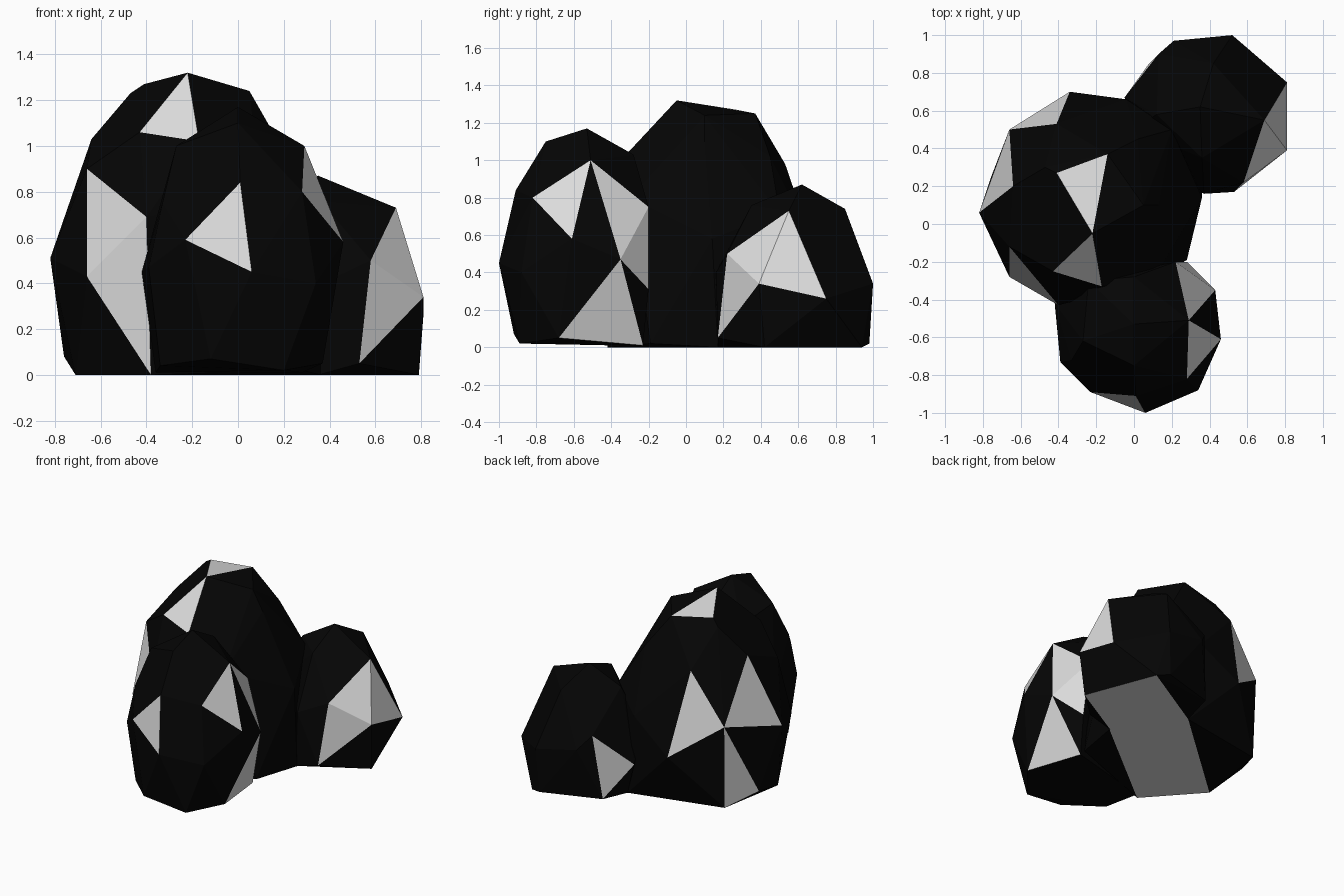
import bpy
import bmesh

cube = bpy.data.objects.get("Cube")
if cube:
    bpy.data.objects.remove(cube, do_unlink=True)


def flat_material(name, value):
    mat = bpy.data.materials.new(name)
    mat.use_nodes = True
    colour = (value, value, value, 1.0)
    mat.diffuse_color = colour
    shader = mat.node_tree.nodes["Principled BSDF"]
    shader.inputs["Base Color"].default_value = colour
    shader.inputs["Roughness"].default_value = 0.9
    return mat


black = flat_material("coal black", 0.0015)
pale = flat_material("pale grey", 0.72)


def boulder(name, corners, facets):
    """Wrap named corners in a faceted hull; facets lists the pale faces."""
    bm = bmesh.new()
    label = {bm.verts.new(co): key for key, co in corners.items()}
    bmesh.ops.convex_hull(bm, input=list(bm.verts))
    loose = [v for v in bm.verts if not v.link_faces]
    bmesh.ops.delete(bm, geom=loose, context="VERTS")
    bmesh.ops.recalc_face_normals(bm, faces=list(bm.faces))
    groups = [set(facet.split()) for facet in facets]
    for face in bm.faces:
        keys = {label[v] for v in face.verts}
        face.material_index = int(any(keys <= group for group in groups))
    mesh = bpy.data.meshes.new(name)
    bm.to_mesh(mesh)
    bm.free()
    mesh.materials.append(black)
    mesh.materials.append(pale)
    obj = bpy.data.objects.new(name, mesh)
    bpy.context.collection.objects.link(obj)


# Front boulder
boulder("front_boulder", {
    "crown": (0, -.53, 1.17),
    "brow": (0, -.75, 1.1),
    "brow_left": (.29, -.51, 1),
    "brow_right": (-.27, -.62, 1),
    "cheek_left": (.28, -.82, .8),
    "cheek_right": (-.23, -.89, .59),
    "temple_right": (-.33, -.72, .75),
    "face_top": (.01, -.91, .84),
    "nose": (.06, -1, .45),
    "jaw_left": (.34, -.88, .4),
    "side_left": (.46, -.61, .58),
    "hip_left": (.43, -.35, .47),
    "side_right": (-.39, -.73, .47),
    "hip_right": (-.42, -.42, .45),
    "shoulder_left": (.22, -.2, .75),
    "shoulder_right": (-.24, -.3, .95),
    "nape": (0, -.28, 1.03),
    "flank_left": (.28, -.2, .31),
    "toe": (-.12, -.92, .07),
    "toe_left": (.2, -.89, .02),
    "foot_left": (.37, -.68, .05),
    "heel_left": (.28, -.23, .01),
    "foot_right": (-.34, -.7, .04),
    "heel_right": (-.36, -.4, .01),
}, [
    "face_top cheek_right nose",
    "brow_left cheek_left side_left",
    "brow_left hip_left shoulder_left",
    "hip_left shoulder_left flank_left",
    "hip_left foot_left heel_left",
])

# Tall middle boulder
boulder("middle_boulder", {
    "crown": (-.22, -.05, 1.32),
    "crown_back": (-.14, .37, 1.25),
    "crown_right": (-.41, .27, 1.27),
    "crown_left": (.05, .1, 1.24),
    "crown_edge": (-.47, .3, 1.23),
    "brow_right": (-.43, -.25, 1.06),
    "brow": (-.17, -.33, 1.02),
    "shoulder_left": (.13, .1, 1.1),
    "shoulder_back": (.02, .45, 1.02),
    "temple_right": (-.66, -.12, .9),
    "side_right": (-.66, -.28, .43),
    "chest": (-.4, -.43, .69),
    "chest_left": (.1, -.3, .8),
    "ear_right": (-.64, .2, 1.03),
    "nape_right": (-.41, .53, .98),
    "hip_right": (-.82, .06, .51),
    "back_right": (-.66, .5, .62),
    "back": (-.34, .7, .39),
    "back_left": (-.04, .66, .6),
    "saddle": (.2, .5, .72),
    "flank_left": (.36, .14, .58),
    "heel_right": (-.65, .48, .02),
    "ankle_right": (-.76, .24, .08),
    "foot_right": (-.71, -.05, 0),
    "toe_right": (-.38, -.42, 0),
    "toe_left": (.28, -.19, .02),
    "foot_left": (.36, .17, 0),
    "heel_left": (.04, .62, 0),
}, [
    "crown brow_right brow",
    "crown crown_back crown_right",
    "temple_right side_right chest",
    "side_right chest toe_right",
    "ear_right nape_right back_right",
    "ear_right hip_right back_right",
    "nape_right back back_right",
    "back_right heel_right ankle_right",
    "foot_right toe_right foot_left heel_left",
])

# Low back boulder
boulder("back_boulder", {
    "crown": (.35, .62, .87),
    "crown_back": (.42, .85, .74),
    "crown_front": (.36, .35, .76),
    "crown_right": (.12, .58, .74),
    "shoulder": (.69, .55, .73),
    "front": (.58, .22, .5),
    "front_right": (.37, .16, .4),
    "side": (.81, .39, .34),
    "side_back": (.81, .75, .26),
    "back": (.52, 1, .34),
    "back_right": (.21, .97, .4),
    "hip_right": (.13, .9, .5),
    "flank_right": (-.05, .67, .25),
    "inner_right": (0, .5, .45),
    "toe": (.53, .17, .05),
    "foot": (.35, .17, 0),
    "foot_left": (.79, .42, 0),
    "heel_left": (.59, .94, 0),
    "heel_back": (.5, .98, .02),
    "heel": (.08, .85, .03),
    "foot_right": (.04, .62, 0),
}, [
    "shoulder front side",
    "shoulder side side_back",
    "front side toe",
    "hip_right flank_right heel",
    "foot foot_left heel_left foot_right",
])
